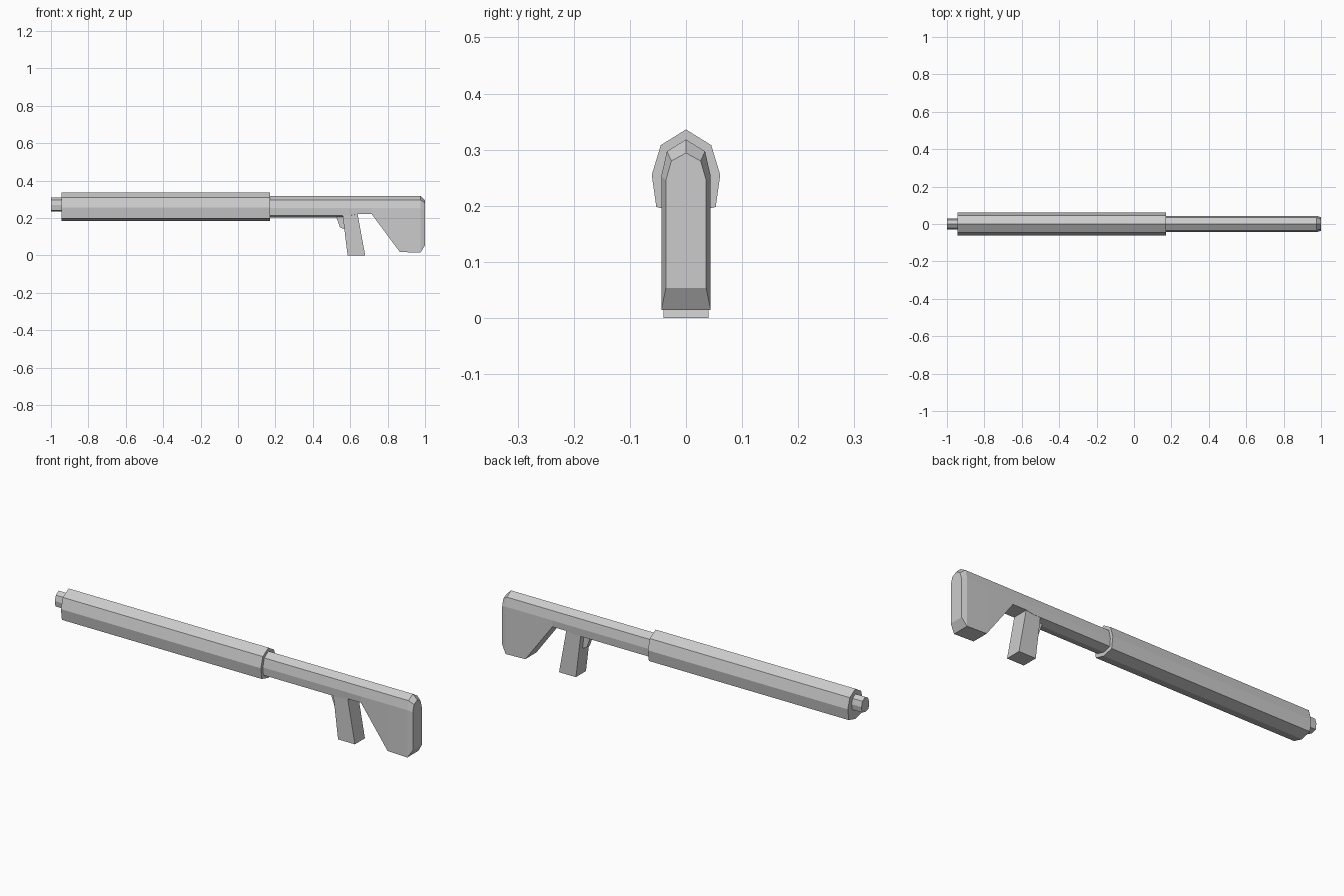
import bpy
import bmesh

if "Cube" in bpy.data.objects:
    bpy.data.objects.remove(bpy.data.objects["Cube"])


def loft(name, sections):
    """Skin matching closed rings of points and cap both ends."""
    bm = bmesh.new()
    rings = [[bm.verts.new(p) for p in ring] for ring in sections]
    n = len(rings[0])
    for a, b in zip(rings, rings[1:]):
        for i in range(n):
            j = (i + 1) % n
            bm.faces.new((a[i], a[j], b[j], b[i]))
    bm.faces.new(rings[0])
    bm.faces.new(rings[-1])
    bmesh.ops.recalc_face_normals(bm, faces=bm.faces)
    mesh = bpy.data.meshes.new(name)
    bm.to_mesh(mesh)
    bm.free()
    obj = bpy.data.objects.new(name, mesh)
    bpy.context.collection.objects.link(obj)
    return obj


def ring(x, half):
    """Mirror a half outline (first and last points on the centre line)."""
    full = half + [(-y, z) for y, z in half[-2:0:-1]]
    return [(x, y, z) for y, z in full]


def slab(name, profile, half_width):
    """Extrude an x/z side profile across y."""
    return loft(name, [[(x, y, z) for x, z in profile]
                       for y in (-half_width, half_width)])


# Faceted fore-end sleeve
sleeve = [(0, 0.336), (0.045, 0.308), (0.061, 0.255), (0.053, 0.198), (0, 0.184)]
loft("sleeve", [ring(x, sleeve) for x in (-0.945, 0.17)])

# Front tube: the sleeve outline at half size
tube = [(y * 0.5, 0.272 + (z - 0.26) * 0.5) for y, z in sleeve]
loft("front_tube", [ring(x, tube) for x in (-1.0, -0.93)])

# Body and stock in one loft, with the lower edge dropping towards the butt
top = [(0, 0.318), (0.034, 0.297), (0.044, 0.253)]
end_top = [(0, 0.294), (0.026, 0.28), (0.036, 0.245)]
stations = [
    (0.15, top, 0.041, 0.213, 0.203),
    (0.60, top, 0.041, 0.213, 0.203),
    (0.64, top, 0.042, 0.22, 0.22),
    (0.715, top, 0.042, 0.22, 0.22),
    (0.865, top, 0.044, 0.018, 0.018),
    (0.975, top, 0.044, 0.014, 0.014),
    (1.0, end_top, 0.036, 0.053, 0.053),
]
loft("body_and_stock", [ring(x, t + [(w, side), (0, mid)])
                        for x, t, w, side, mid in stations])

# Raked hand grip and small lever ahead of it
slab("hand_grip", [(0.557, 0.235), (0.637, 0.235), (0.68, 0), (0.586, 0)], 0.04)
slab("lever", [(0.52, 0.22), (0.545, 0.15), (0.59, 0.13), (0.59, 0.22)], 0.012)
